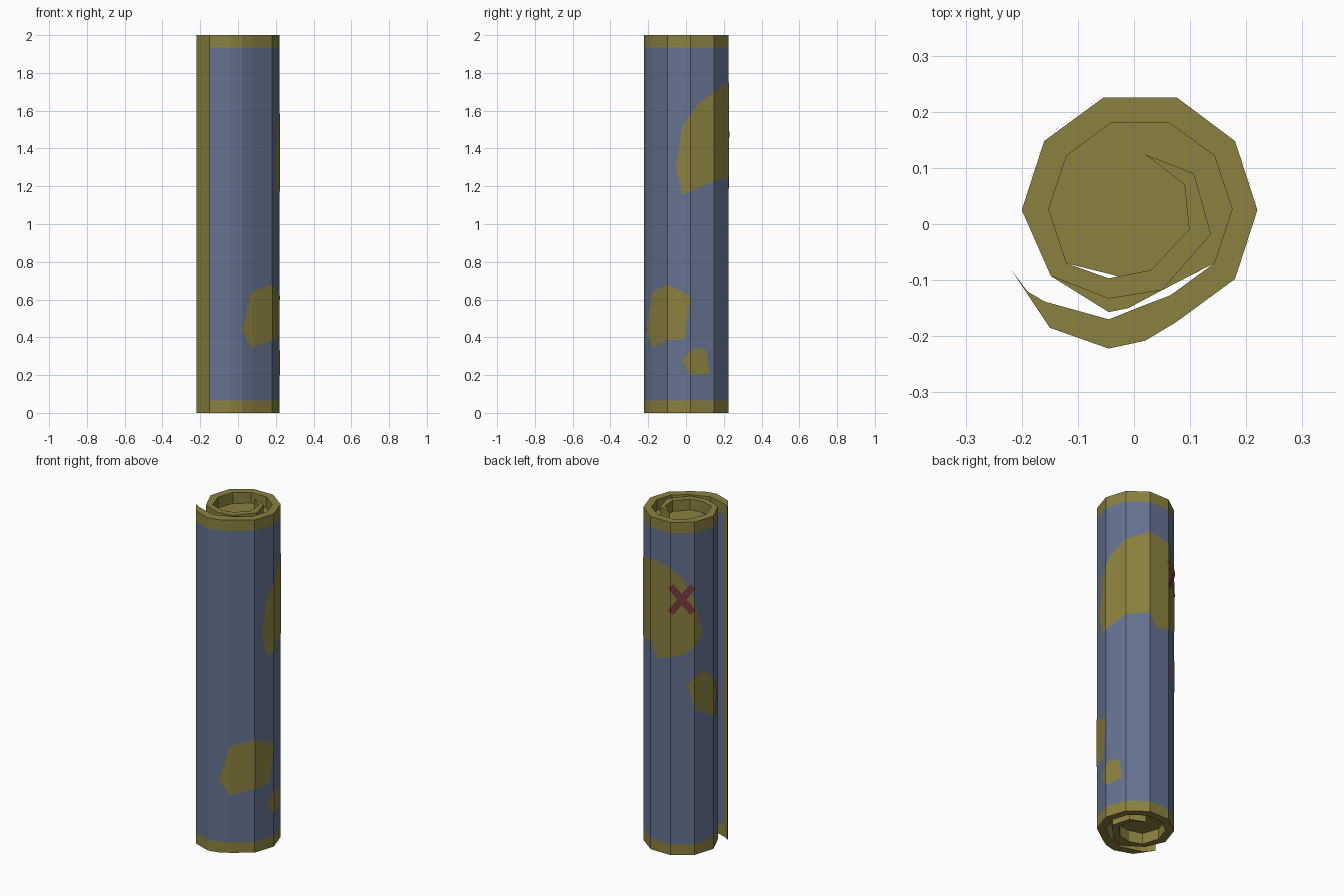
import bpy, bmesh, math
from mathutils import Vector

if "Cube" in bpy.data.objects:
    bpy.data.objects.remove(bpy.data.objects["Cube"])


def material(name, rgb):
    m = bpy.data.materials.new(name)
    m.diffuse_color = (*rgb, 1)
    m.use_nodes = True
    m.node_tree.nodes["Principled BSDF"].inputs["Base Color"].default_value = m.diffuse_color
    return m


PAPER = material("parchment", (0.26, 0.22, 0.05))
SEA = material("sea_blue", (0.13, 0.17, 0.28))
RED = material("marker_red", (0.19, 0.045, 0.05))

# Matching outer / inner points of the rolled sheet, from loose flap to inner end
OUTER = [(-.22, -.08), (-.19, -.125), (-.15, -.185), (-.045, -.222), (.02, -.208),
         (.075, -.175), (.18, -.098), (.22, .025), (.18, .148), (.077, .225),
         (-.055, .225), (-.16, .148), (-.2, .025), (-.148, -.093), (-.045, -.133),
         (.05, -.118), (.137, -.018), (.107, .09), (.02, .124)]
INNER = [(-.22, -.08), (-.19, -.12), (-.16, -.138), (-.045, -.17), (.01, -.148),
         (.065, -.127), (.143, -.07), (.175, .027), (.143, .122), (.062, .181),
         (-.04, .181), (-.12, .122), (-.152, .027), (-.12, -.07), (-.045, -.097),
         (.03, -.082), (.098, -.01), (.09, .07), (.02, .124)]
LAST = len(OUTER) - 1
BORDER = 0.065
LEVELS = [0, BORDER, 2 - BORDER, 2]


def finish(name, bm, mats):
    me = bpy.data.meshes.new(name)
    bm.to_mesh(me)
    bm.free()
    for m in mats:
        me.materials.append(m)
    ob = bpy.data.objects.new(name, me)
    bpy.context.collection.objects.link(ob)
    return ob


# Rolled sheet: closed profile carried through four heights, blue inside the margins
bm = bmesh.new()
loop = OUTER + INNER[LAST - 1:0:-1]
n = len(loop)
rings = [[bm.verts.new((x, y, z)) for x, y in loop] for z in LEVELS]
for k in range(3):
    for i in range(n):
        j = (i + 1) % n
        f = bm.faces.new((rings[k][i], rings[k][j], rings[k + 1][j], rings[k + 1][i]))
        margin = i < 2 or i >= n - 2 or LAST - 2 < i < LAST + 1
        f.material_index = 1 if k == 1 and not margin else 0
for ring, flip in ((rings[0], True), (rings[3], False)):
    for i in range(LAST):
        quad = [ring[i], ring[i + 1], ring[(n - i - 1) % n], ring[(n - i) % n]]
        quad = list(dict.fromkeys(quad))
        bm.faces.new(quad[::-1] if flip else quad)
finish("rolled_sheet", bm, [PAPER, SEA])


# Flat faces closing the core near both ends, and the small tuck under the flap
def flat(name, pts, z, up):
    bm = bmesh.new()
    f = bm.faces.new([bm.verts.new((x, y, z)) for x, y in pts])
    f.normal_update()
    if (f.normal.z > 0) != up:
        f.normal_flip()
    finish(name, bm, [PAPER])


core = INNER[6:14] + [(-.04, -.09), (.05, -.118)]
flat("top_core_cap", core, 2 - BORDER, True)
flat("bottom_core_cap", core, BORDER, False)
flat("bottom_tuck", [(-.148, -.093), (-.045, -.157), (-.01, -.15), (.05, -.118), (-.045, -.133)],
     0.002, False)


# Patches: outlines as (position along the outer points, height), wrapped on the roll
def wrap(t, z, lift):
    i = min(int(t + 1e-6), LAST - 1)
    p = Vector(OUTER[i]).lerp(Vector(OUTER[i + 1]), t - i)
    p += (p - Vector((0.01, 0.02))).normalized() * lift
    return p.x, p.y, z


def patch(name, pts, mat, lift):
    bm = bmesh.new()
    bm.faces.new([bm.verts.new((t, z, 0)) for t, z in pts])
    for i in range(3, 14):
        bmesh.ops.bisect_plane(bm, geom=bm.verts[:] + bm.edges[:] + bm.faces[:],
                               plane_co=(i, 0, 0), plane_no=(1, 0, 0))
    bmesh.ops.triangulate(bm, faces=bm.faces[:])
    bm.normal_update()
    for f in bm.faces:
        if f.normal.z < 0:
            f.normal_flip()
    for v in bm.verts:
        v.co = wrap(v.co.x, v.co.y, lift)
    finish(name, bm, [mat])


patch("front_island", [(4, .44), (4.95, .64), (6, .68), (7, .62), (6.75, .39), (6, .386),
                       (4.95, .344)], PAPER, .002)
patch("small_island", [(6.62, .28), (7.13, .345), (7.67, .335), (7.8, .21), (7, .2)], PAPER, .002)
patch("main_land", [(6.37, 1.3), (6.65, 1.52), (7.35, 1.64), (8, 1.7), (9, 1.75), (10, 1.724),
                    (10.5, 1.66), (11, 1.54), (11.42, 1.315), (11, 1.25), (10.55, 1.206),
                    (9.35, 1.165), (9, 1.245), (8, 1.228), (6.65, 1.155)], PAPER, .002)
patch("back_island", [(10.67, 1.03), (11.47, 1.1), (12, 1.025), (12.65, .92), (12.4, .785),
                      (11.05, .862)], PAPER, .002)

# Crossed marker strokes
for name, s in (("cross_stroke_a", 1), ("cross_stroke_b", -1)):
    a = s * math.radians(53)
    corners = [(-.1, -.02), (.1, -.02), (.1, .02), (-.1, .02)]
    patch(name, [(10.47 + (x * math.cos(a) - y * math.sin(a)) / .13,
                  1.537 + x * math.sin(a) + y * math.cos(a)) for x, y in corners],
          RED, .004 + .0005 * s)
